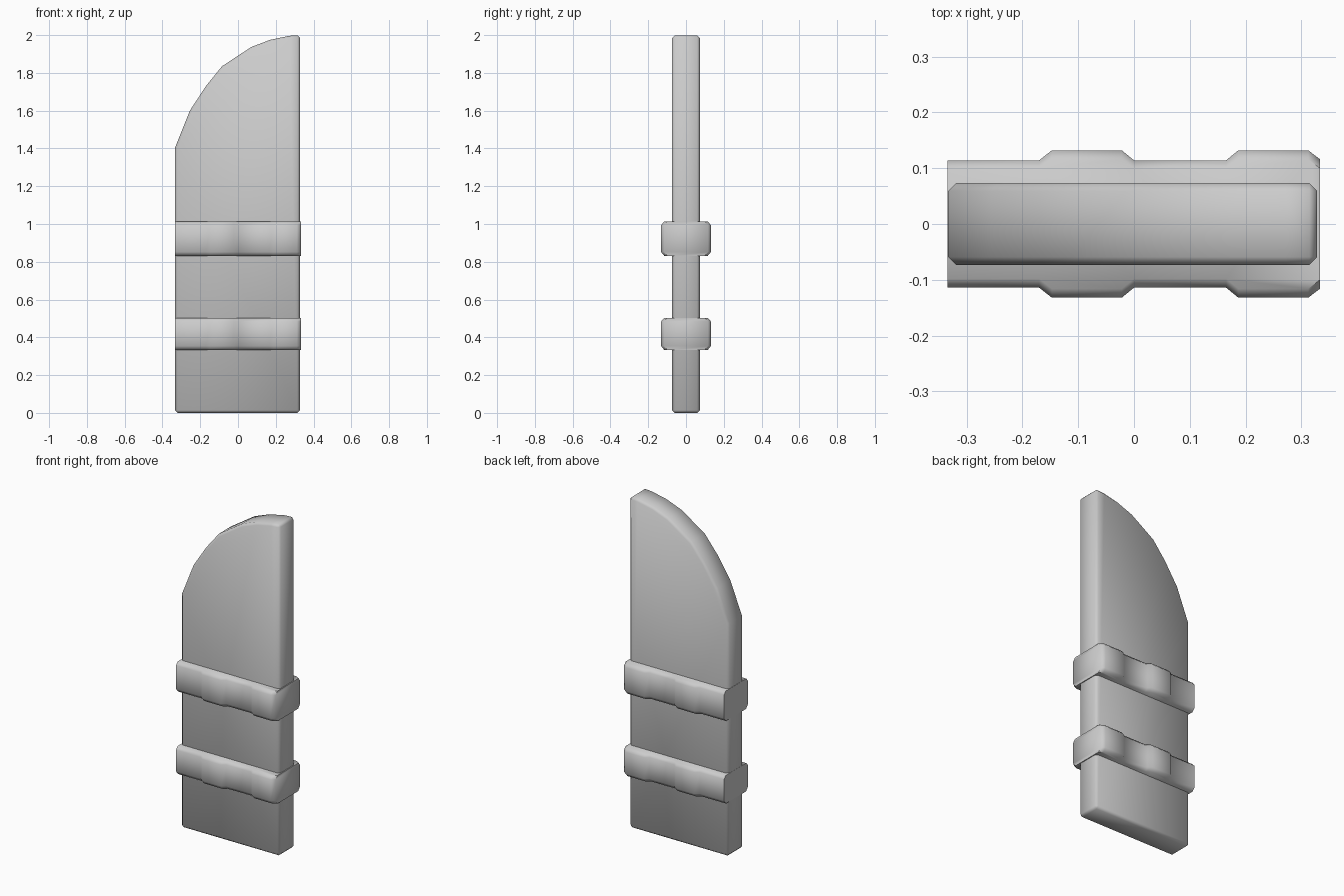
import bpy, bmesh

if "Cube" in bpy.data.objects:
    bpy.data.objects.remove(bpy.data.objects["Cube"])


def prism(name, layers):
    """Closed solid lofted through a list of matching point loops."""
    bm = bmesh.new()
    rings = [[bm.verts.new(p) for p in loop] for loop in layers]
    n = len(rings[0])
    bm.faces.new(rings[0])
    bm.faces.new(rings[-1])
    for a, b in zip(rings, rings[1:]):
        for i in range(n):
            j = (i + 1) % n
            bm.faces.new((a[i], a[j], b[j], b[i]))
    bmesh.ops.recalc_face_normals(bm, faces=bm.faces)
    mesh = bpy.data.meshes.new(name)
    bm.to_mesh(mesh)
    bm.free()
    obj = bpy.data.objects.new(name, mesh)
    bpy.context.collection.objects.link(obj)
    return obj


def smooth(obj, angle):
    bpy.ops.object.select_all(action='DESELECT')
    obj.select_set(True)
    bpy.context.view_layer.objects.active = obj
    bpy.ops.object.shade_smooth_by_angle(angle=angle)


# Plank with a curved top: outline in x/z, thickness in y
outline = [(-0.333, 0), (0.328, 0), (0.328, 2.0), (0.27, 1.996), (0.17, 1.975),
           (0.07, 1.937), (-0.085, 1.835), (-0.17, 1.73), (-0.255, 1.60),
           (-0.333, 1.405)]
plank = prism("plank", [[(x, y, z) for x, z in outline] for y in (-0.073, 0.073)])
bevel = plank.modifiers.new("Bevel", 'BEVEL')
bevel.width = 0.014
bevel.segments = 1
bevel.limit_method = 'ANGLE'
bevel.angle_limit = 0.6
bpy.context.view_layer.objects.active = plank
bpy.ops.object.modifier_apply(modifier="Bevel")
smooth(plank, 0.95)

# Cross rails: stepped outline in x/y, chamfered along the outer long edges
steps = [(-0.334, 0.114), (-0.17, 0.114), (-0.147, 0.132), (-0.022, 0.132),
         (0.0, 0.114), (0.165, 0.114), (0.187, 0.132), (0.312, 0.132),
         (0.333, 0.116)]
for name, z0, z1 in (("lower_rail", 0.332, 0.502), ("upper_rail", 0.83, 1.012)):
    layers = []
    for z, inset in ((z0, 0.018), (z0 + 0.022, 0), (z1 - 0.018, 0), (z1, 0.016)):
        front = [(x, -(y - inset), z) for x, y in steps]
        back = [(x, y - inset, z) for x, y in reversed(steps)]
        layers.append(front + back)
    smooth(prism(name, layers), 0.95)
